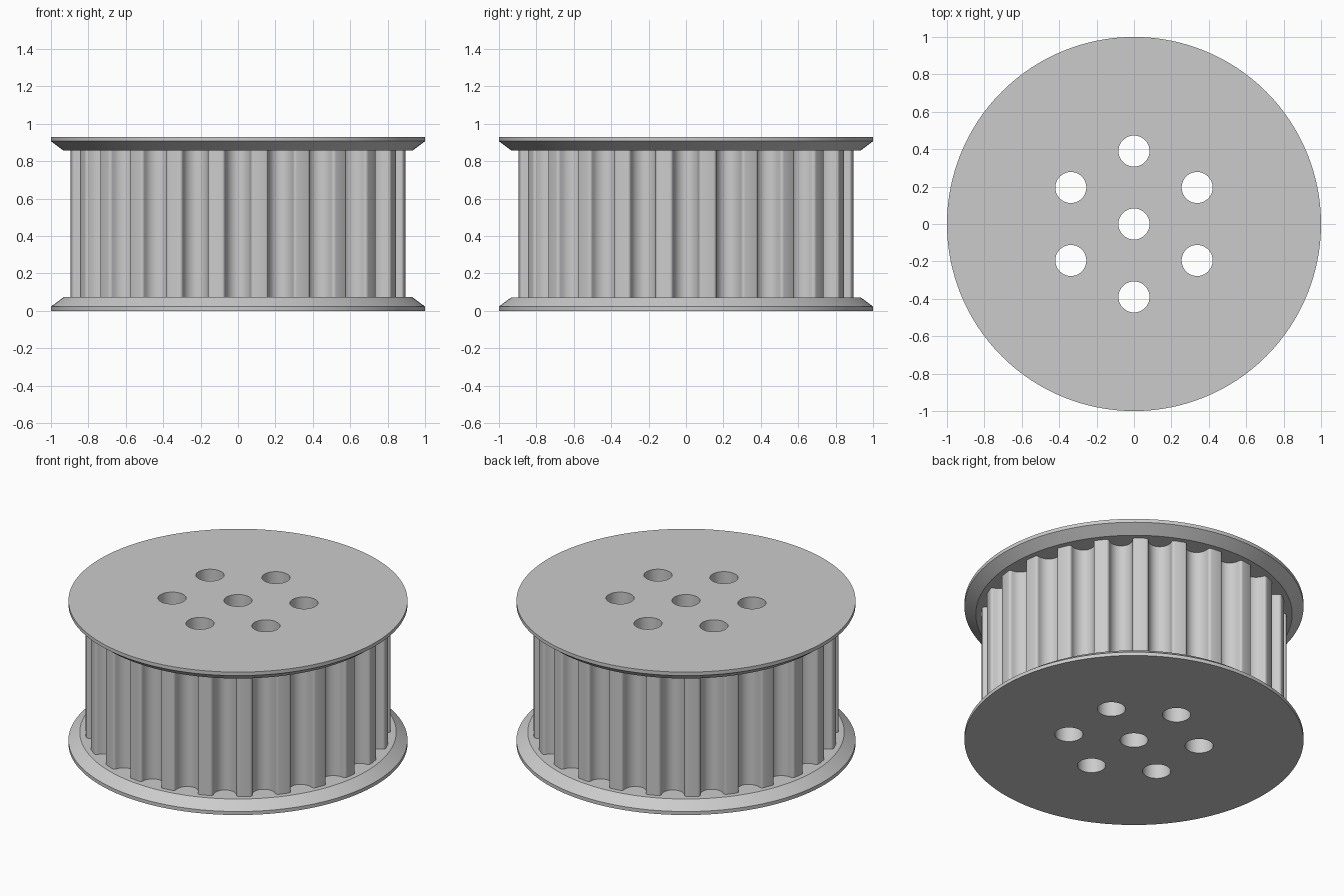
import bpy
import bmesh
from math import cos, sin, pi, radians

cube = bpy.data.objects.get("Cube")
if cube:
    bpy.data.objects.remove(cube, do_unlink=True)

HEIGHT = 0.93
RIM = 0.023          # straight edge of a flange
FLANGE = 0.073       # full flange thickness
FLANGE_INNER = 0.933
TEETH = 24
DRUM_RADIUS = 0.9
GROOVE = 0.07        # radius of the round groove
FILLET = 0.017       # rounding of the tooth corners

metal = bpy.data.materials.new("light_grey_metal")
metal.use_nodes = True
colour = (0.6, 0.6, 0.6, 1)
metal.diffuse_color = colour
metal.node_tree.nodes["Principled BSDF"].inputs["Base Color"].default_value = colour

bm = bmesh.new()


def arc(cx, cy, r, start, end, steps):
    """Points along an arc, angles in degrees."""
    angles = [radians(start + (end - start) * i / steps) for i in range(steps + 1)]
    return [(cx + r * cos(a), cy + r * sin(a)) for a in angles]


def circle(r, steps, cx=0, cy=0):
    return arc(cx, cy, r, 0, 360, steps)[:-1]


def loop(points, z):
    """Closed ring of edges at one height."""
    verts = [bm.verts.new((x, y, z)) for x, y in points]
    return [bm.edges.new((v, verts[i - 1])) for i, v in enumerate(verts)]


def wall(a, b):
    bmesh.ops.bridge_loops(bm, edges=a + b)


def fill(loops):
    """Flat face inside the first loop, with the others as openings."""
    bmesh.ops.triangle_fill(bm, use_beauty=True, use_dissolve=False,
                            edges=[e for ring in loops for e in ring])


def drum_outline():
    """Round grooves with softened tooth corners, repeated around the drum."""
    side = GROOVE + FILLET
    groove = arc(-side, DRUM_RADIUS - FILLET, FILLET, 90, 0, 5)
    groove += arc(0, DRUM_RADIUS - 0.02, GROOVE, 180, 360, 16)[1:-1]
    groove += arc(side, DRUM_RADIUS - FILLET, FILLET, 180, 90, 5)
    points = []
    for k in range(TEETH):
        for t, r in groove:
            a = 2 * pi * k / TEETH + t / DRUM_RADIUS
            points.append((r * cos(a), r * sin(a)))
    return points


# Centre bore and six bolt holes
holes = [(0, 0)] + circle(0.39, 6)
holes = [(-y, x) for x, y in holes]
bores = []
for x, y in holes:
    ring = circle(0.083, 40, x, y)
    ends = loop(ring, 0), loop(ring, HEIGHT)
    wall(*ends)
    bores.append(ends)

# Toothed drum
outline = drum_outline()
drum = loop(outline, FLANGE), loop(outline, HEIGHT - FLANGE)
wall(*drum)

# Bevelled flanges, mirrored at the two ends
for end in (0, 1):
    def level(z):
        return HEIGHT - z if end else z
    face = loop(circle(1, 128), level(0))
    rim = loop(circle(1, 128), level(RIM))
    inner = loop(circle(FLANGE_INNER, 128), level(FLANGE))
    wall(face, rim)
    wall(rim, inner)
    fill([face] + [b[end] for b in bores])
    fill([inner, drum[end]])

bmesh.ops.recalc_face_normals(bm, faces=bm.faces)
mesh = bpy.data.meshes.new("toothed_pulley")
bm.to_mesh(mesh)
bm.free()
mesh.materials.append(metal)
pulley = bpy.data.objects.new("toothed_pulley", mesh)
bpy.context.collection.objects.link(pulley)

bpy.ops.object.select_all(action="DESELECT")
pulley.select_set(True)
bpy.context.view_layer.objects.active = pulley
bpy.ops.object.shade_smooth_by_angle(angle=radians(30))
